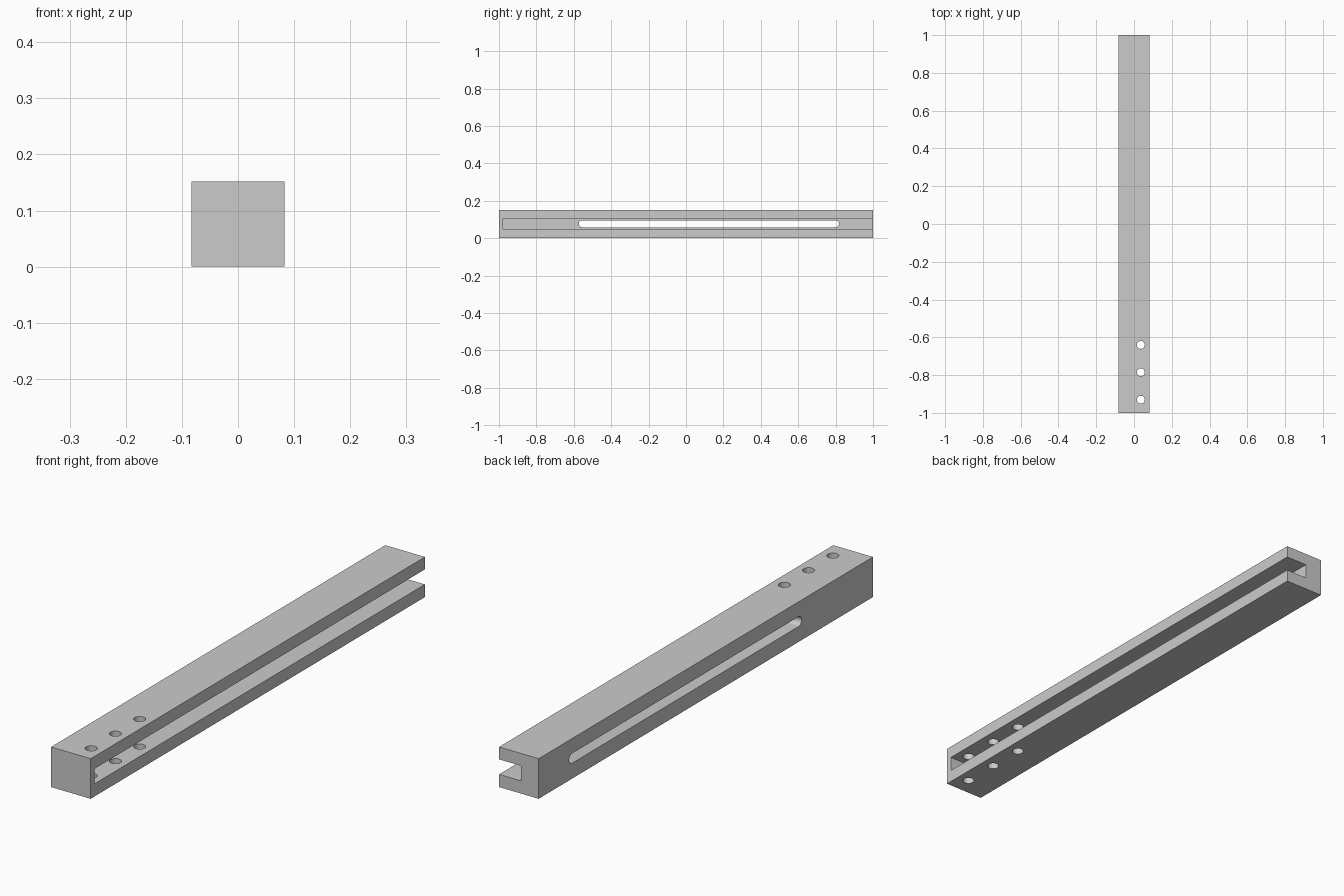
import bpy
import math

if "Cube" in bpy.data.objects:
    bpy.data.objects.remove(bpy.data.objects["Cube"], do_unlink=True)

HALF_W, HEIGHT = 0.083, 0.152
MID_Z = HEIGHT / 2

grey = bpy.data.materials.new("plain_grey")
grey.use_nodes = True
colour = (0.6, 0.6, 0.6, 1)
grey.diffuse_color = colour
grey.node_tree.nodes["Principled BSDF"].inputs["Base Color"].default_value = colour


def box(name, low, high):
    centre = [(a + b) / 2 for a, b in zip(low, high)]
    bpy.ops.mesh.primitive_cube_add(size=1, location=centre)
    ob = bpy.context.object
    ob.name = name
    ob.scale = [b - a for a, b in zip(low, high)]
    bpy.ops.object.transform_apply(location=True, rotation=False, scale=True)
    ob.data.materials.append(grey)
    return ob


def prism(name, outline, axis, start, end):
    """Extrude a closed 2D outline along x or z."""
    def place(p, d):
        return (d, p[0], p[1]) if axis == "x" else (p[0], p[1], d)
    n = len(outline)
    verts = [place(p, d) for d in (start, end) for p in outline]
    faces = [tuple(reversed(range(n))), tuple(range(n, 2 * n))]
    faces += [(i, (i + 1) % n, n + (i + 1) % n, n + i) for i in range(n)]
    mesh = bpy.data.meshes.new(name)
    mesh.from_pydata(verts, [], faces)
    mesh.materials.append(grey)
    ob = bpy.data.objects.new(name, mesh)
    bpy.context.collection.objects.link(ob)
    return ob


def arc(cx, cy, r, start, sweep, steps):
    return [(cx + r * math.cos(start + sweep * i / steps),
             cy + r * math.sin(start + sweep * i / steps)) for i in range(steps + 1)]


def cut(target, cutter):
    mod = target.modifiers.new("cut", "BOOLEAN")
    mod.operation = "DIFFERENCE"
    mod.solver = "EXACT"
    mod.object = cutter
    bpy.context.view_layer.objects.active = target
    bpy.ops.object.modifier_apply(modifier=mod.name)
    bpy.data.objects.remove(cutter, do_unlink=True)


# Square bar
bar = box("channel_bar", (-HALF_W, -1, 0), (HALF_W, 1, HEIGHT))

# Channel open to one side and to the back end
cut(bar, box("channel_cutter", (-0.009, -0.978, MID_Z - 0.028), (0.2, 1.1, MID_Z + 0.029)))

# Long rounded slot through the remaining side wall
r = 0.0185
slot = (arc(0.818 - r, MID_Z + 0.001, r, -math.pi / 2, math.pi, 14)
        + arc(-0.573 + r, MID_Z + 0.001, r, math.pi / 2, math.pi, 14))
cut(bar, prism("slot_cutter", slot, "x", -0.15, 0.03))

# Three bolt holes through both flanges
for y in (-0.93, -0.785, -0.64):
    hole = arc(0.036, y, 0.021, 0, math.tau, 28)[:-1]
    cut(bar, prism("hole_cutter", hole, "z", -0.05, 0.2))

bpy.ops.object.select_all(action="DESELECT")
bar.select_set(True)
bpy.context.view_layer.objects.active = bar
bpy.ops.object.shade_smooth_by_angle(angle=math.radians(30))
